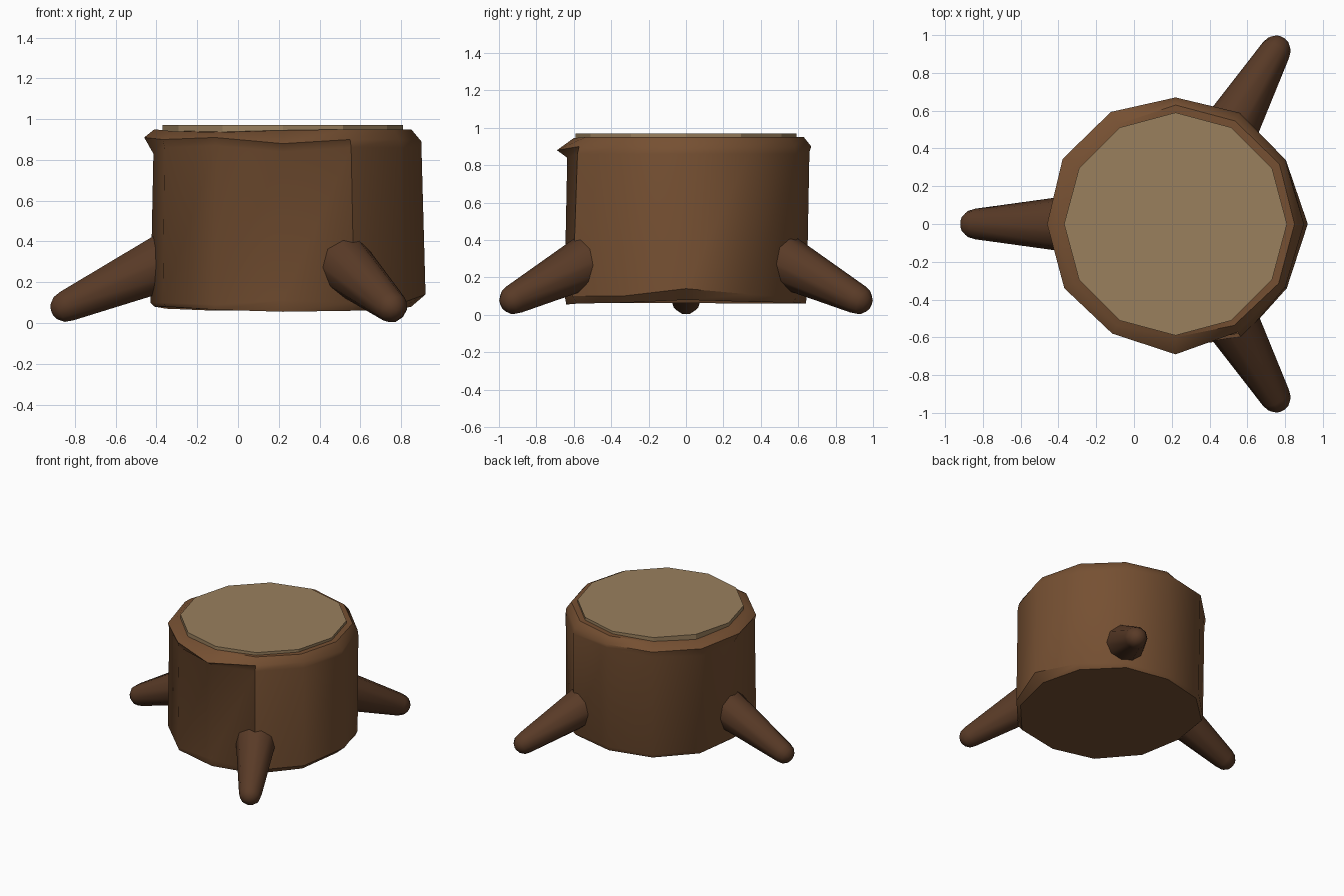
import bpy, bmesh, math
from mathutils import Vector

if "Cube" in bpy.data.objects:
    bpy.data.objects.remove(bpy.data.objects["Cube"])

CX = 0.22  # trunk axis


def material(name, rgb):
    m = bpy.data.materials.new(name)
    m.diffuse_color = (*rgb, 1)
    m.use_nodes = True
    m.node_tree.nodes["Principled BSDF"].inputs["Base Color"].default_value = m.diffuse_color
    return m


def loft(name, rings, mat, angle):
    """Skin a list of equal-length point rings and cap both ends."""
    bm = bmesh.new()
    loops = [[bm.verts.new(p) for p in ring] for ring in rings]
    n = len(loops[0])
    for a, b in zip(loops, loops[1:]):
        for i in range(n):
            j = (i + 1) % n
            bm.faces.new((a[i], a[j], b[j], b[i]))
    bm.faces.new(loops[0][::-1])
    bm.faces.new(loops[-1])
    bmesh.ops.recalc_face_normals(bm, faces=bm.faces)
    me = bpy.data.meshes.new(name)
    bm.to_mesh(me)
    bm.free()
    me.materials.append(mat)
    ob = bpy.data.objects.new(name, me)
    bpy.context.collection.objects.link(ob)
    bpy.ops.object.select_all(action='DESELECT')
    ob.select_set(True)
    bpy.context.view_layer.objects.active = ob
    bpy.ops.object.shade_smooth_by_angle(angle=math.radians(angle))
    return ob


def trunk_ring(radii, heights):
    return [Vector((CX + r * math.cos(i * math.pi / 6), r * math.sin(i * math.pi / 6), z))
            for i, (r, z) in enumerate(zip(radii, heights))]


bark = material("bark", (0.18, 0.08, 0.032))
root_bark = material("root_bark", (0.10, 0.043, 0.02))
wood = material("cut_wood", (0.32, 0.215, 0.11))

# Rough twelve-sided trunk, with bark lips at the left and front
rings = [
    trunk_ring([.63, .65, .66, .64, .65, .66, .63, .66, .66, .64, .67, .65],
               [.08, .07, .065, .06, .06, .07, .08, .08, .065, .055, .06, .065]),
    trunk_ring([.70, .67, .68, .645, .67, .67, .65, .68, .67, .65, .70, .68],
               [.14, .11, .09, .09, .09, .10, .10, .10, .09, .11, .10, .10]),
    trunk_ring([.68, .675, .68, .66, .68, .68, .635, .67, .66, .635, .67, .67],
               [.86, .86, .86, .87, .86, .84, .83, .86, .87, .84, .86, .86]),
    trunk_ring([.68, .67, .67, .67, .685, .69, .68, .68, .67, .69, .66, .66],
               [.89, .90, .90, .90, .90, .90, .91, .90, .91, .88, .90, .90]),
    trunk_ring([.63, .635, .63, .63, .61, .61, .63, .62, .62, .60, .62, .63],
               [.95, .95, .95, .95, .94, .93, .95, .94, .935, .945, .95, .95]),
]
loft("stump_trunk", rings, bark, 38)

# Pale cut face
loft("cut_face", [trunk_ring([.59] * 12, [z] * 12) for z in (.90, .97)], wood, 25)

# Three tapered roots with rounded tips
SIDES = 10
start, end = Vector((0.45, 0, 0.355)), Vector((1.06, 0, 0.083))
axis = (end - start).normalized()
side = Vector((0, 1, 0))
up = axis.cross(side)
profile = [(start, .165), (end, .081)]
profile += [(end + axis * .081 * math.sin(t), .081 * math.cos(t))
            for t in (math.radians(a) for a in (30, 58, 80))]
for k, label in enumerate(("back_right", "left", "front_right")):
    a = math.radians(60 + 120 * k)
    root = loft("root_" + label,
                [[c + (side * math.cos(s) + up * math.sin(s)) * r
                  for s in (i * math.tau / SIDES for i in range(SIDES))]
                 for c, r in profile], root_bark, 45)
    root.location.x = CX
    root.rotation_euler.z = a
